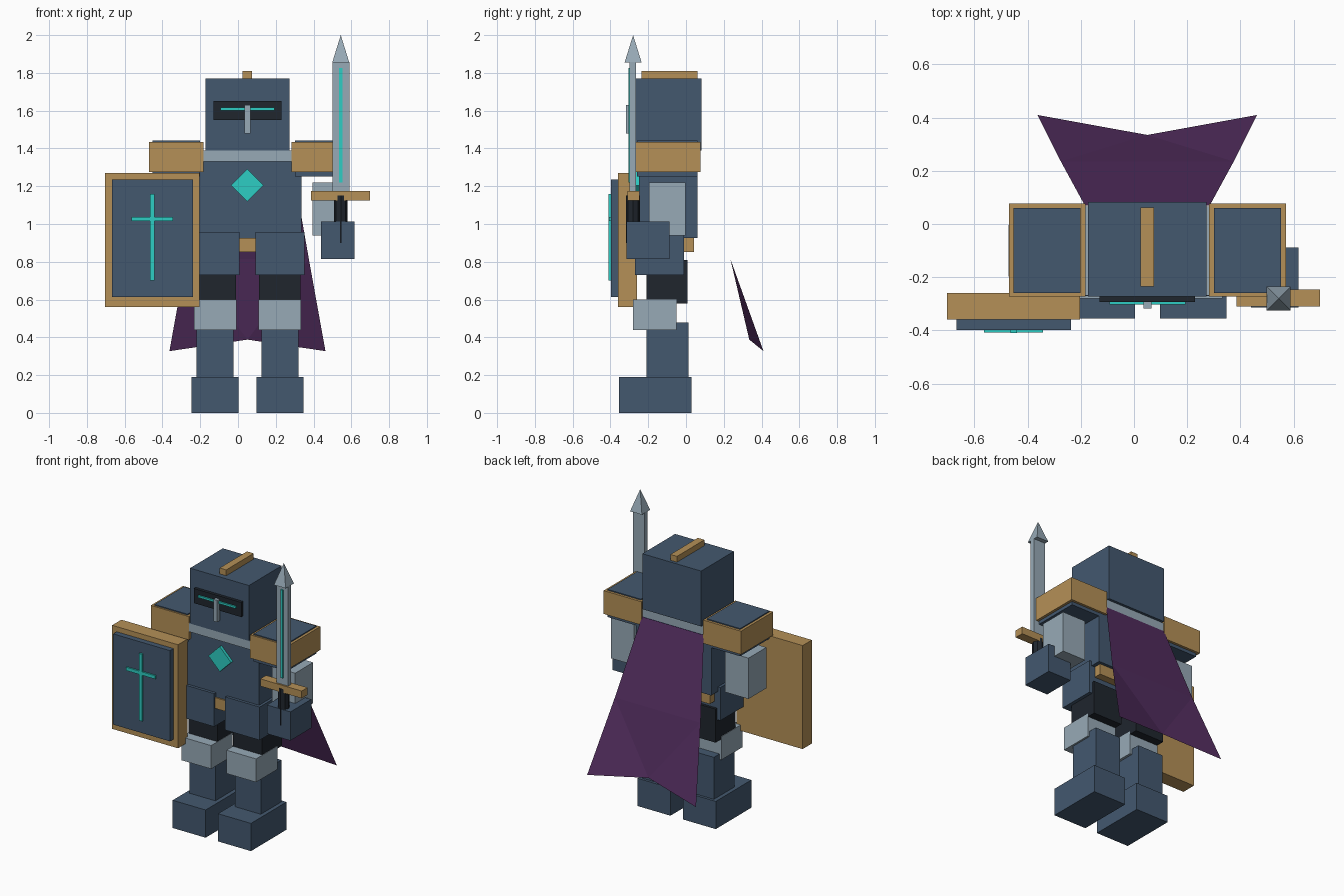
import bpy, math

if "Cube" in bpy.data.objects:
    bpy.data.objects.remove(bpy.data.objects["Cube"])

CX = 0.05  # symmetry plane of the body


def material(name, r, g, b):
    m = bpy.data.materials.new(name)
    m.diffuse_color = (r, g, b, 1)
    m.use_nodes = True
    m.node_tree.nodes["Principled BSDF"].inputs["Base Color"].default_value = m.diffuse_color
    return m


BLUE = material("blue_steel", 0.057, 0.098, 0.159)
GOLD = material("gold", 0.46, 0.28, 0.095)
SILVER = material("silver", 0.31, 0.40, 0.47)
DARK = material("dark", 0.014, 0.019, 0.027)
CYAN = material("cyan", 0.026, 0.61, 0.55)
PURPLE = material("purple", 0.084, 0.026, 0.112)


def box(name, mat, x, y, z):
    """Box from (min, max) pairs on each axis."""
    bpy.ops.mesh.primitive_cube_add(size=1, location=[sum(p) / 2 for p in (x, y, z)])
    ob = bpy.context.object
    ob.name = name
    ob.scale = [p[1] - p[0] for p in (x, y, z)]
    bpy.ops.object.transform_apply(location=False, rotation=False, scale=True)
    ob.data.materials.append(mat)
    return ob


def mid(name, mat, half, y, z):
    """Box centred on the body."""
    return box(name, mat, (CX - half, CX + half), y, z)


def pair(name, mat, near, far, y, z):
    """Two boxes mirrored about the body centre, by distance from it."""
    box(name + "_left", mat, (CX + near, CX + far), y, z)
    box(name + "_right", mat, (CX - far, CX - near), y, z)


def cone(name, mat, sides, r1, r2, depth, loc, rot):
    bpy.ops.mesh.primitive_cone_add(vertices=sides, radius1=r1, radius2=r2,
                                    depth=depth, location=loc, rotation=rot)
    ob = bpy.context.object
    ob.name = name
    ob.data.materials.append(mat)
    return ob


# Legs
pair("boot", BLUE, 0.047, 0.297, (-0.355, 0.03), (0, 0.19))
pair("shin", BLUE, 0.075, 0.27, (-0.21, 0.012), (0.19, 0.478))
pair("knee_guard", SILVER, 0.058, 0.283, (-0.28, -0.05), (0.44, 0.60))
pair("thigh", DARK, 0.06, 0.28, (-0.21, 0.008), (0.58, 0.81))

# Torso
mid("torso", BLUE, 0.285, (-0.25, 0.062), (0.925, 1.33))
mid("belt", GOLD, 0.26, (-0.26, 0.042), (0.852, 0.926))
pair("hip_plate", BLUE, 0.042, 0.303, (-0.27, -0.01), (0.73, 0.957))
mid("collar", SILVER, 0.245, (-0.268, 0.065), (1.33, 1.39))
cone("chest_gem", CYAN, 4, 0.086, 0.086, 0.03, (CX, -0.255, 1.205), (math.pi / 2, 0, 0))

# Helmet
mid("helmet", BLUE, 0.223, (-0.272, 0.083), (1.39, 1.77))
mid("helmet_crest", GOLD, 0.025, (-0.235, 0.062), (1.765, 1.81))
mid("visor", DARK, 0.18, (-0.293, -0.27), (1.55, 1.65))
mid("visor_glow", CYAN, 0.143, (-0.303, -0.29), (1.602, 1.616))
mid("nose_guard", SILVER, 0.015, (-0.318, -0.29), (1.48, 1.63))

# Shoulders and arms
pair("shoulder_rim", GOLD, 0.233, 0.521, (-0.272, 0.077), (1.275, 1.435))
pair("shoulder_plate", BLUE, 0.251, 0.503, (-0.26, 0.06), (1.252, 1.442))
pair("forearm", SILVER, 0.345, 0.522, (-0.197, -0.003), (0.94, 1.22))
box("sword_hand", BLUE, (0.44, 0.618), (-0.315, -0.088), (0.815, 1.012))

# Shield
box("shield_frame", GOLD, (-0.703, -0.203), (-0.36, -0.26), (0.56, 1.27))
box("shield_panel", BLUE, (-0.668, -0.237), (-0.398, -0.355), (0.613, 1.235))
box("shield_bar_vertical", CYAN, (-0.465, -0.441), (-0.41, -0.39), (0.70, 1.16))
box("shield_bar_horizontal", CYAN, (-0.565, -0.343), (-0.408, -0.39), (1.015, 1.038))

# Sword
SX, SY = 0.544, -0.28
cone("sword_grip", DARK, 8, 0.037, 0.037, 0.25, (SX, SY, 1.025), (0, 0, 0))
box("sword_guard", GOLD, (0.386, 0.70), (-0.31, -0.247), (1.125, 1.175))
box("sword_blade", SILVER, (0.499, 0.589), (-0.298, -0.265), (1.175, 1.857))
box("sword_glow", CYAN, (0.535, 0.553), (-0.305, -0.29), (1.22, 1.825))
tip = cone("sword_tip", SILVER, 4, 0.045 * math.sqrt(2), 0, 0.145,
           (SX, SY, 1.9275), (0, 0, math.pi / 4))

# Cape: rows of half width, then (y, z) at the edge and (y, z) at the centre
rows = [(0.235, 0.07, 1.33, 0.07, 1.33),
        (0.325, 0.235, 0.815, 0.235, 0.815),
        (0.413, 0.41, 0.327, 0.335, 0.388)]
verts = []
for w, ye, ze, yc, zc in rows:
    verts += [(CX - w, ye, ze), (CX, yc, zc), (CX + w, ye, ze)]
faces = [(0, 3, 4, 1), (1, 4, 5, 2),
         (3, 6, 7), (3, 7, 4), (4, 7, 5), (5, 7, 8)]
mesh = bpy.data.meshes.new("cape")
# Winding is reversed so the outer side faces backwards
mesh.from_pydata(verts, [], [f[::-1] for f in faces])
mesh.materials.append(PURPLE)
bpy.context.collection.objects.link(bpy.data.objects.new("cape", mesh))
